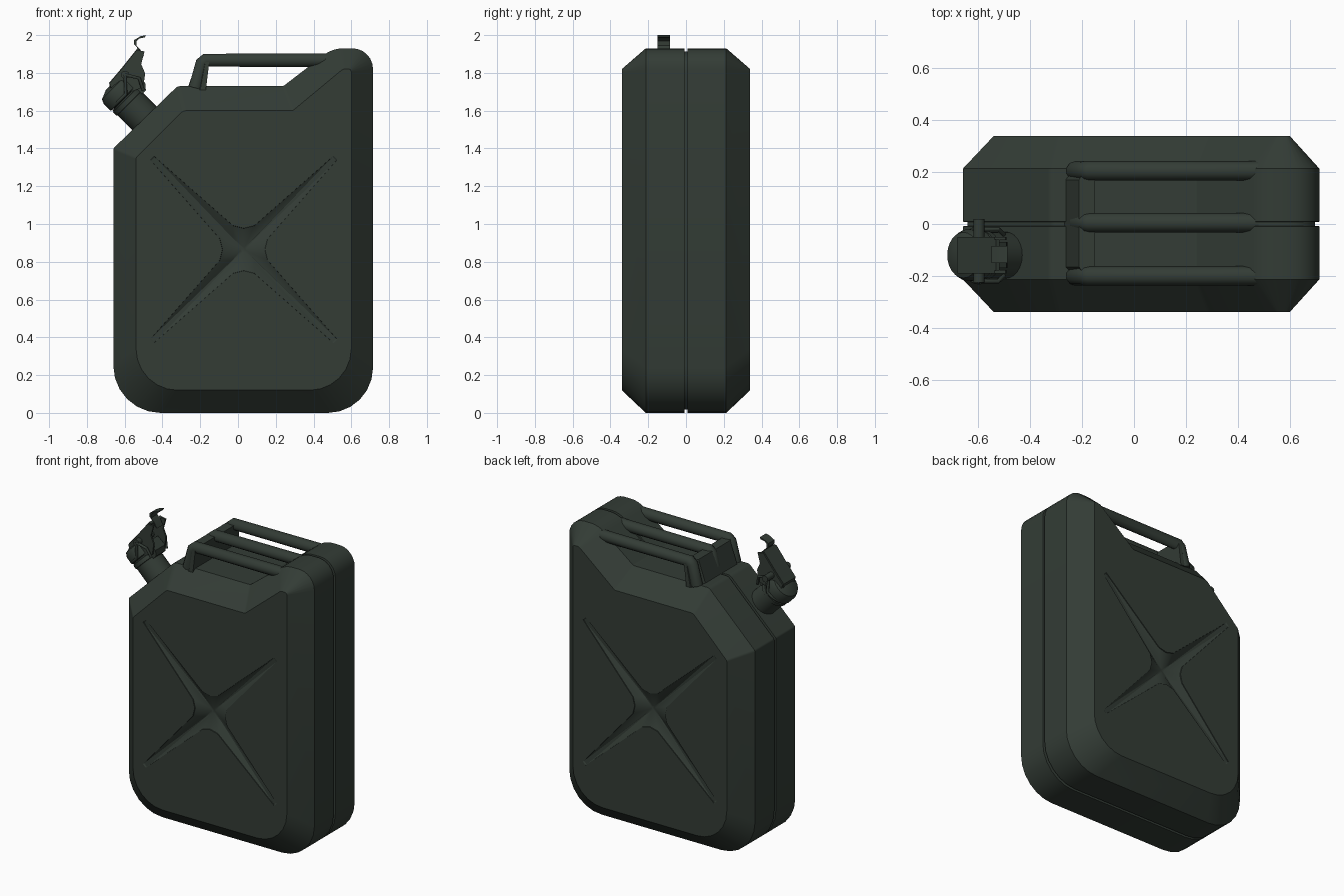
import bpy, bmesh, math
from mathutils import Vector

if "Cube" in bpy.data.objects:
    bpy.data.objects.remove(bpy.data.objects["Cube"])

paint = bpy.data.materials.new("dark_olive_paint")
paint.use_nodes = True
COLOUR = (0.033, 0.045, 0.036, 1)
paint.diffuse_color = COLOUR
bsdf = paint.node_tree.nodes["Principled BSDF"]
bsdf.inputs["Base Color"].default_value = COLOUR
bsdf.inputs["Roughness"].default_value = 0.6


def activate(ob):
    bpy.ops.object.select_all(action='DESELECT')
    ob.select_set(True)
    bpy.context.view_layer.objects.active = ob


def smooth(ob, angle=28):
    activate(ob)
    bpy.ops.object.shade_smooth_by_angle(angle=math.radians(angle))


def loft(name, loops):
    """Skin a row of equal-length loops and cap both ends."""
    bm = bmesh.new()
    rows = [[bm.verts.new(p) for p in loop] for loop in loops]
    n = len(rows[0])
    for a, b in zip(rows, rows[1:]):
        for i in range(n):
            j = (i + 1) % n
            bm.faces.new((a[i], a[j], b[j], b[i]))
    bm.faces.new(rows[0])
    bm.faces.new(rows[-1][::-1])
    bmesh.ops.recalc_face_normals(bm, faces=bm.faces)
    mesh = bpy.data.meshes.new(name)
    bm.to_mesh(mesh)
    bm.free()
    ob = bpy.data.objects.new(name, mesh)
    bpy.context.collection.objects.link(ob)
    mesh.materials.append(paint)
    smooth(ob)
    return ob


def tube(name, points, radius):
    """Round bar along a path."""
    curve = bpy.data.curves.new(name, 'CURVE')
    curve.dimensions = '3D'
    curve.bevel_depth = radius
    curve.bevel_resolution = 3
    curve.use_fill_caps = True
    line = curve.splines.new('POLY')
    line.points.add(len(points) - 1)
    for cp, p in zip(line.points, points):
        cp.co = (*p, 1)
    ob = bpy.data.objects.new(name, curve)
    bpy.context.collection.objects.link(ob)
    curve.materials.append(paint)
    activate(ob)
    bpy.ops.object.convert(target='MESH')
    smooth(bpy.context.object, 40)


def rounded(corners, steps=6):
    """Outline in (x, z) with each corner (x, z, radius) filleted."""
    out = []
    for i, (x, z, r) in enumerate(corners):
        c = Vector((x, z))
        a = (Vector(corners[i - 1][:2]) - c).normalized()
        b = (Vector(corners[(i + 1) % len(corners)][:2]) - c).normalized()
        half = a.angle(b) / 2
        reach = r / math.tan(half)
        centre = c + (a + b).normalized() * (r / math.sin(half))
        start = (c + a * reach - centre).normalized()
        end = (c + b * reach - centre).normalized()
        for k in range(steps + 1):
            out.append(centre + start.slerp(end, k / steps) * r)
    return out


# Body: flat panels, wide sloping shoulders and a seam groove round the middle
outer = rounded([(-0.66, 0, 0.25), (-0.66, 1.40, 0.02), (-0.32, 1.73, 0.04), (0.24, 1.73, 0.02),
                 (0.50, 1.93, 0.17), (0.715, 1.93, 0.11), (0.715, 0, 0.24)])
inner = rounded([(-0.54, 0.12, 0.22), (-0.54, 1.35, 0.02), (-0.29, 1.60, 0.04), (0.29, 1.60, 0.02),
                 (0.555, 1.82, 0.03), (0.60, 1.82, 0.015), (0.60, 0.12, 0.22)])
middle = Vector((0.03, 0.95))
groove = [p - Vector(((p.x - middle.x) * 0.025, (p.y - middle.y) * 0.018)) for p in outer]
section = [(-0.34, inner), (-0.213, outer), (-0.009, outer), (-0.007, groove)]
section += [(-y, loop) for y, loop in reversed(section)]
body = loft("can_body", [[(p.x, y, p.y) for p in loop] for y, loop in section])

# Pressed cross in both large panels
star = []
for k in range(4):
    a = math.radians(45 + 90 * k)
    along, side = Vector((math.cos(a), math.sin(a))), Vector((-math.sin(a), math.cos(a)))
    star += [along * 0.13 - side * 0.05, along * 0.69 - side * 0.014, along * 0.69 + side * 0.014,
             along * 0.13 + side * 0.05, along * 0.08 + side * 0.08]
for sign in (-1, 1):
    depths = [(0.36, 1), (0.342, 1), (0.335, 0.985), (0.30, 0.12)]
    cutter = loft("cross_cutter", [[(0.03 + p.x * s, sign * y, 0.865 + p.y * s) for p in star]
                                   for y, s in depths])
    cutter.hide_render = True
    cut = body.modifiers.new("cross", 'BOOLEAN')
    cut.operation = 'DIFFERENCE'
    cut.solver = 'EXACT'
    cut.object = cutter
    activate(body)
    bpy.ops.object.modifier_apply(modifier=cut.name)
    bpy.data.objects.remove(cutter)
smooth(body, 25)

# Triple carrying handle on a shared chamfered foot
for label, y in (("front", -0.2), ("middle", 0.005), ("back", 0.205)):
    tube(f"handle_bar_{label}", [(0.48, y, 1.867), (-0.17, y, 1.867), (-0.19, y, 1.85),
                                 (-0.225, y, 1.72)], 0.038)
foot = []
for y, shift in ((-0.235, 0.07), (-0.165, 0), (0.17, 0), (0.24, 0.07)):
    foot.append([(-0.27 + shift, y, 1.71), (-0.212 + shift * 0.6, y, 1.875),
                 (-0.15, y, 1.875), (-0.17, y, 1.71)])
loft("handle_foot", foot)


def spout(s, t, y):
    """Spout frame: t runs out along the neck, s runs up across it."""
    d = math.sqrt(0.5)
    return Vector((-0.495 + (s - t) * d, -0.12 + y, 1.56 + (s + t) * d))


def turned(name, profile, sides=24):
    loft(name, [[spout(r * math.cos(k * math.tau / sides), t, r * math.sin(k * math.tau / sides))
                 for k in range(sides)] for t, r in profile])


def plate(name, outline, y0, y1):
    loft(name, [[spout(s, t, y) for s, t in outline] for y in (y0, y1)])


# Filler neck and domed cap
turned("filler_neck", [(-0.03, 0.09), (0.15, 0.09)])
turned("neck_rim", [(0.11, 0.085), (0.115, 0.096), (0.14, 0.096), (0.145, 0.085)])
turned("filler_cap", [(0.15, 0.075), (0.155, 0.1), (0.205, 0.1), (0.23, 0.088), (0.25, 0.04)])

# Locking lever: two cheeks, a top strap, hinge tab and curled thumb hook
cheek = [(-0.03, 0.20), (0, 0.262), (0.10, 0.27), (0.225, 0.285), (0.25, 0.25),
         (0.19, 0.215), (0.17, 0.165), (0.11, 0.12), (0.05, 0.15)]
for label, y in (("front", -0.07), ("back", 0.058)):
    plate(f"lever_cheek_{label}", cheek, y, y + 0.012)
plate("lever_strap", [(-0.02, 0.235), (0, 0.265), (0.10, 0.273), (0.235, 0.288),
                      (0.24, 0.272), (0.10, 0.255), (0.01, 0.245)], -0.06, 0.06)
plate("hinge_tab", [(0.08, 0.10), (0.08, 0.2), (0.13, 0.2), (0.135, 0.13), (0.11, 0.1)], -0.05, 0.05)
path = [(-0.495, 1.885), (-0.515, 1.92), (-0.538, 1.945), (-0.538, 1.968), (-0.522, 1.982), (-0.493, 1.988)]
hook = path + [(x + 0.006, z + 0.012) if x > -0.53 and z > 1.97 else (x - 0.012, z + 0.006)
               for x, z in reversed(path)]
loft("thumb_hook", [[(x, y, z) for x, z in hook] for y in (-0.15, -0.085)])

# Hinge pin and wire bail round the neck
tube("lever_pin", [spout(0.09, 0.235, y) for y in (-0.105, 0.14)], 0.022)
bail = [spout(0.09, 0.235, -0.1)]
for k in range(13):
    a = math.pi * k / 12
    bail.append(spout(0.02 - 0.105 * math.sin(a), 0.16, -0.105 * math.cos(a)))
tube("wire_bail", bail + [spout(0.09, 0.235, 0.1)], 0.009)
for label, y in (("front", -0.1), ("back", 0.1)):
    tube(f"side_link_{label}", [spout(0.09, 0.235, y), spout(0.13, 0.17, y), spout(0.10, 0.11, y * 0.8)], 0.009)
